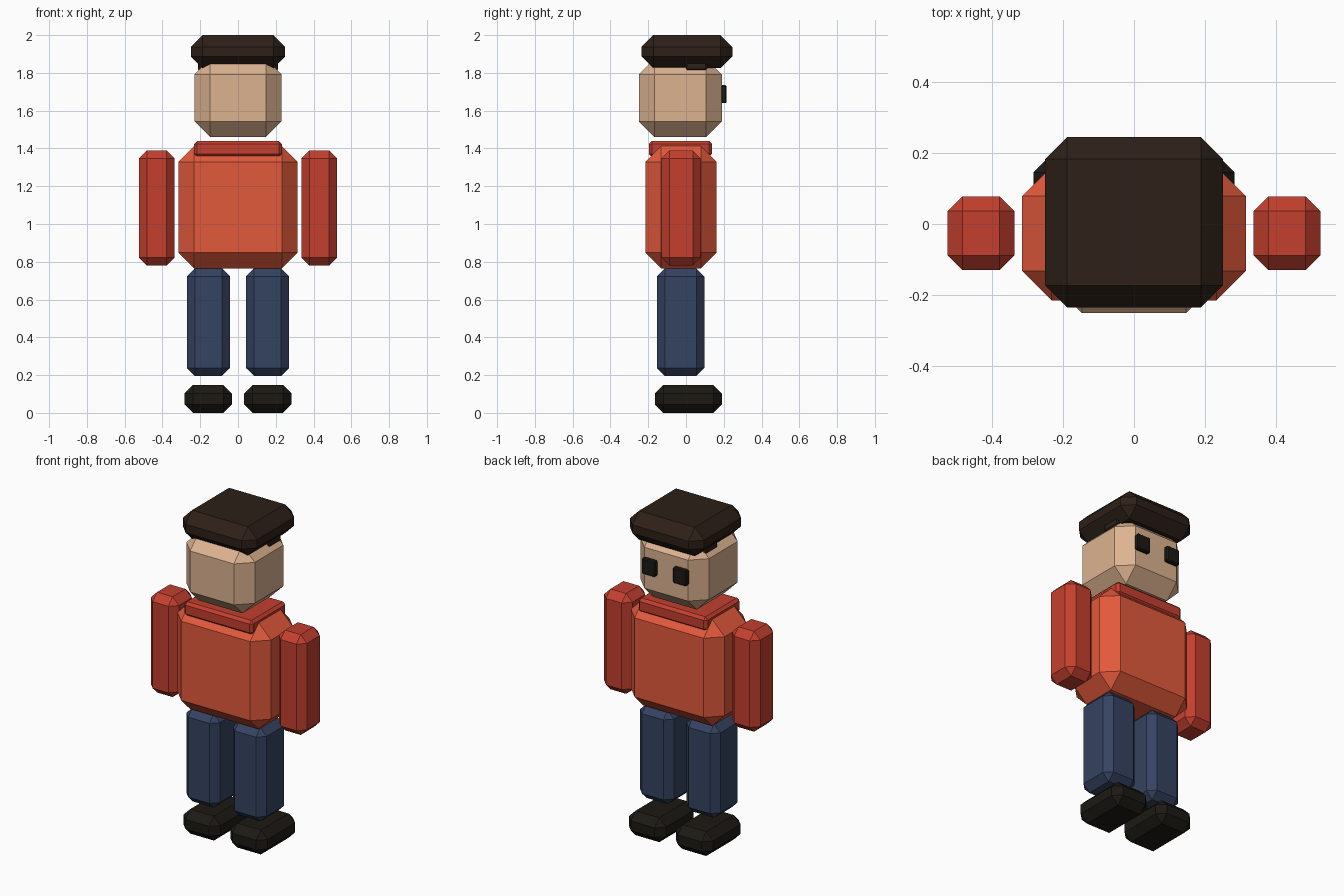
import bpy, bmesh
from mathutils import Vector

if "Cube" in bpy.data.objects:
    bpy.data.objects.remove(bpy.data.objects["Cube"])


def material(name, r, g, b):
    m = bpy.data.materials.new(name)
    m.diffuse_color = (r, g, b, 1)
    m.use_nodes = True
    m.node_tree.nodes["Principled BSDF"].inputs["Base Color"].default_value = m.diffuse_color
    return m


SKIN = material("skin", 0.72, 0.45, 0.28)
SHIRT = material("shirt", 0.76, 0.10, 0.045)
SLEEVE = material("sleeve", 0.55, 0.05, 0.028)
DENIM = material("denim", 0.035, 0.055, 0.12)
BROWN = material("dark_brown", 0.026, 0.014, 0.009)
BLACK = material("black", 0.012, 0.010, 0.007)


def block(name, x, y, z, chamfer, mat):
    """Box between (min, max) pairs with flat chamfered edges."""
    lo, hi = Vector((x[0], y[0], z[0])), Vector((x[1], y[1], z[1]))
    bm = bmesh.new()
    bmesh.ops.create_cube(bm, size=1)
    bmesh.ops.scale(bm, vec=hi - lo, verts=bm.verts)
    bmesh.ops.bevel(bm, geom=bm.edges[:], offset=chamfer, segments=1,
                    affect='EDGES', clamp_overlap=True)
    mesh = bpy.data.meshes.new(name)
    bm.to_mesh(mesh)
    bm.free()
    mesh.materials.append(mat)
    ob = bpy.data.objects.new(name, mesh)
    ob.location = (lo + hi) / 2
    bpy.context.collection.objects.link(ob)


def pair(name, x, y, z, chamfer, mat):
    """The same block on both sides of the body."""
    block(name + "_right", x, y, z, chamfer, mat)
    block(name + "_left", (-x[1], -x[0]), y, z, chamfer, mat)


# Head, hair and eyes
block("hair", (-0.25, 0.25), (-0.235, 0.245), (1.825, 2.0), 0.062, BROWN)
block("hair_band", (-0.213, 0.213), (0.0, 0.11), (1.815, 1.90), 0.006, BROWN)
block("head", (-0.23, 0.23), (-0.25, 0.19), (1.46, 1.875), 0.083, SKIN)
pair("eye", (0.06, 0.15), (0.17, 0.215), (1.64, 1.735), 0.006, BLACK)

# Torso and collar
block("torso", (-0.315, 0.315), (-0.215, 0.162), (0.765, 1.412), 0.083, SHIRT)
block("collar", (-0.232, 0.232), (-0.197, 0.138), (1.355, 1.44), 0.016, SLEEVE)

# Limbs
pair("arm", (0.336, 0.525), (-0.13, 0.078), (0.78, 1.39), 0.042, SLEEVE)
pair("leg", (0.043, 0.27), (-0.153, 0.097), (0.195, 0.765), 0.042, DENIM)
pair("shoe", (0.033, 0.283), (-0.165, 0.19), (0.0, 0.148), 0.045, BLACK)
